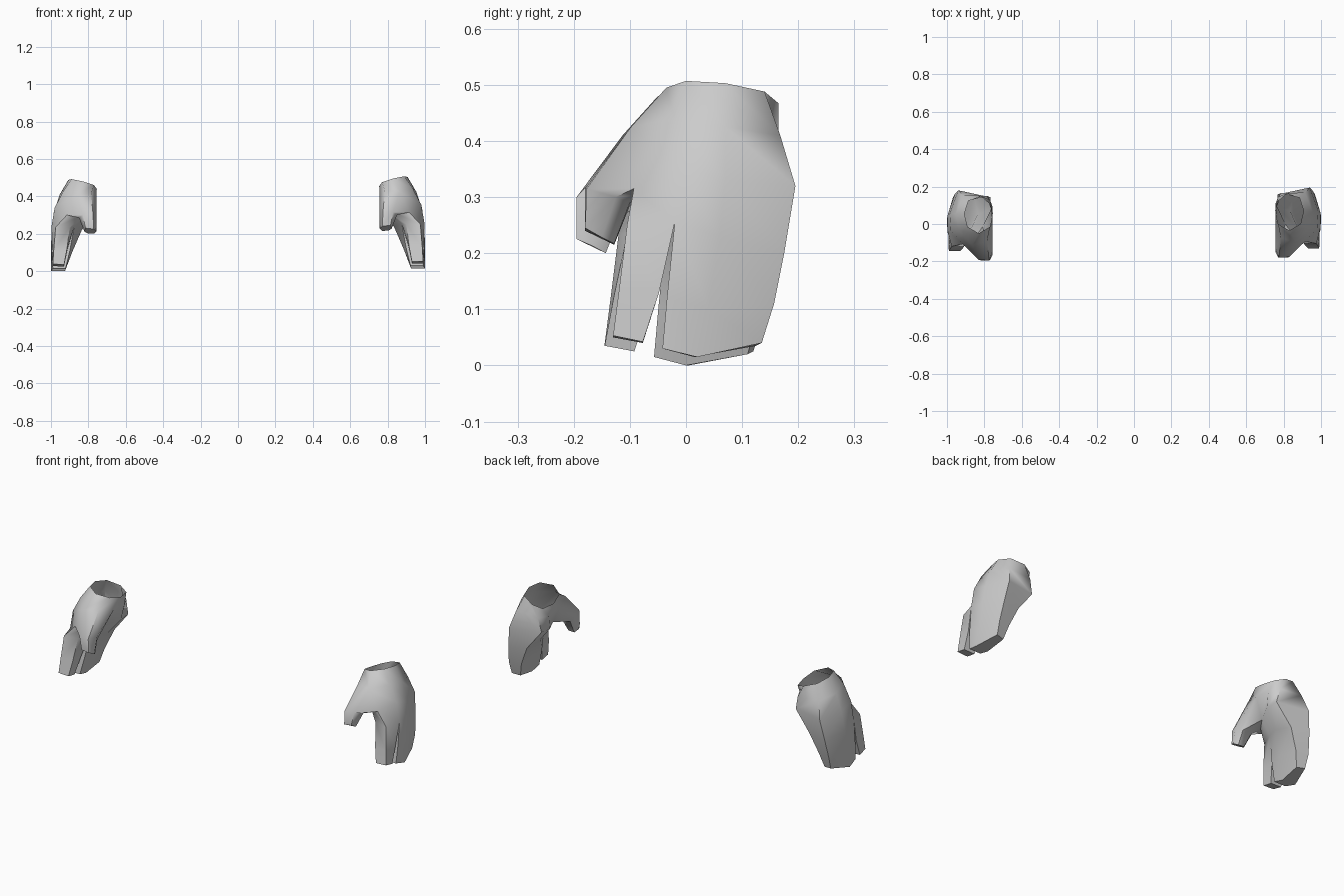
import bpy, bmesh, math
from mathutils import Vector

# Cross-sections run: outer front -> outer back, then inner back -> inner front
wrist = [(.83, -.035, .495), (.89, .0, .507), (.907, .07, .503), (.885, .14, .488),
         (.82, .165, .467), (.77, .145, .45), (.755, .075, .455), (.77, .0, .475)]
base = [(.865, -.098, .425), (.935, -.02, .44), (.953, .07, .425), (.915, .168, .41),
        (.785, .165, .40), (.757, .11, .40), (.757, .02, .41), (.785, -.075, .43)]
palm = [(.915, -.093, .315), (.98, -.02, .355), (.985, .07, .33), (.94, .195, .32),
        (.768, .158, .325), (.765, .09, .32), (.81, .0, .31), (.855, -.065, .305)]
knuckles = [(.975, -.105, .25), (.997, -.02, .255), (.997, .06, .23), (.958, .175, .20),
            (.855, .163, .215), (.835, .07, .235), (.875, -.02, .255), (.90, -.09, .25)]

# Finger and thumb sections
index_mid = [(.985, -.12, .13), (.992, -.048, .13), (.912, -.048, .13), (.915, -.115, .13)]
index_tip = [(.99, -.13, .053), (.993, -.077, .042), (.93, -.077, .04), (.93, -.13, .05)]
block_mid = [(.996, -.034, .12), (1.0, .04, .10), (.968, .157, .11),
             (.90, .145, .11), (.885, .04, .12), (.90, -.034, .12)]
block_tip = [(.99, -.042, .03), (1.0, .02, .015), (.965, .135, .04),
             (.92, .125, .035), (.925, .015, .015), (.922, -.042, .03)]
thumb_mid = [(.83, -.177, .315), (.775, -.18, .315), (.756, -.13, .315),
             (.775, -.10, .285), (.83, -.10, .29), (.85, -.125, .30)]
thumb_tip = [(.815, -.18, .245), (.772, -.18, .24), (.757, -.152, .228),
             (.77, -.128, .215), (.805, -.128, .217), (.822, -.15, .228)]


def bridge(bm, a, b, skip=()):
    n = len(a)
    for i in range(n):
        if i not in skip:
            j = (i + 1) % n
            bm.faces.new((a[i], a[j], b[j], b[i]))


def digit(bm, root, sections):
    for pts in sections:
        ring = [bm.verts.new(p) for p in pts]
        bridge(bm, root, ring)
        root = ring
    bm.faces.new(root)


def make_hand(name, side, offset):
    bm = bmesh.new()
    w, b, p, k = [[bm.verts.new(c) for c in ring] for ring in (wrist, base, palm, knuckles)]
    # Palm sleeve, open at the wrist, with a hole for the thumb
    bridge(bm, w, b)
    bridge(bm, b, p, skip=(6, 7))
    bridge(bm, p, k)
    # Index finger, joined finger block and thumb
    digit(bm, [k[0], k[1], k[6], k[7]], (index_mid, index_tip))
    digit(bm, k[1:7], (block_mid, block_tip))
    digit(bm, [b[0], b[7], b[6], p[6], p[7], p[0]], (thumb_mid, thumb_tip))
    for v in bm.verts:
        v.co = Vector((v.co.x * side, v.co.y, v.co.z)) + Vector(offset)
    bmesh.ops.recalc_face_normals(bm, faces=bm.faces)
    mesh = bpy.data.meshes.new(name)
    bm.to_mesh(mesh)
    bm.free()
    obj = bpy.data.objects.new(name, mesh)
    bpy.context.collection.objects.link(obj)
    bpy.ops.object.select_all(action='DESELECT')
    obj.select_set(True)
    bpy.context.view_layer.objects.active = obj
    bpy.ops.object.shade_smooth_by_angle(angle=math.radians(60))


make_hand("right_hand", 1, (0, 0, 0))
make_hand("left_hand", -1, (0, -.015, -.015))
